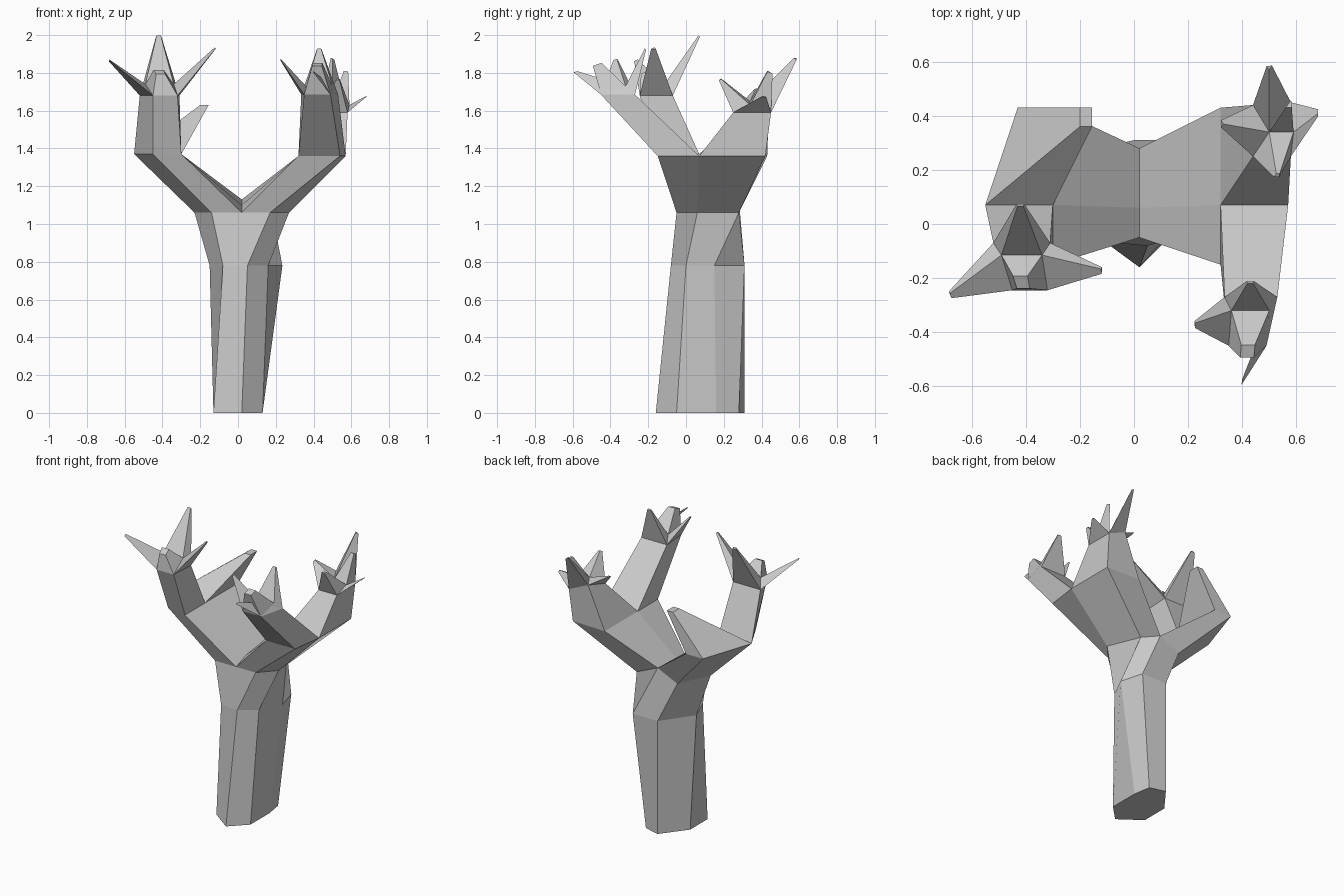
import bpy, bmesh
from mathutils import Vector

if "Cube" in bpy.data.objects:
    bpy.data.objects.remove(bpy.data.objects["Cube"])

bm = bmesh.new()


def pts(z, *xy):
    return [Vector((x, y, z)) for x, y in xy]


def skin(a, b):
    # side faces between two rings of equal length
    va, vb = [bm.verts.new(p) for p in a], [bm.verts.new(p) for p in b]
    n = len(a)
    for i in range(n):
        j = (i + 1) % n
        bm.faces.new((va[i], va[j], vb[j], vb[i]))


def cap(ring):
    bm.faces.new([bm.verts.new(p) for p in ring])


def spike(base, tip, s=0.14):
    # pointed twig growing out of a base polygon
    c = sum(base, Vector()) / len(base)
    t = Vector(tip) - Vector((0, 0, 0.005))
    top = [t + (p - c) * s for p in base]
    skin(base, top)
    cap(top)


def crown(ring, P, Q, back, left, right, front):
    # four twigs sharing the end of a branch
    fl, fr, br, bl = ring
    P, Q = Vector(P), Vector(Q)
    spike([bl, br, Q, P], back)
    spike([bl, P, fl], left)
    spike([br, Q, fr], right)
    spike([P, Q, fr, fl], front, 0.36)


# Trunk
r0 = pts(0, (-.13, -.05), (.02, -.16), (.13, -.05), (.13, .16), (.11, .28), (0, .31), (-.13, .14))
r1 = pts(.78, (-.08, -.07), (.05, -.08), (.16, 0), (.235, .15), (.19, .31), (0, .31), (-.15, .1))
r2 = pts(1.06, (-.14, -.05), (.17, -.05), (.27, .06), (.18, .28), (.02, .28), (-.13, .28), (-.23, .06))
r2[4].z = 1.13
cap(r0)
skin(r0, r1)
skin(r1, r2)

# Two main limbs meeting at a saddle
front, mid, back = Vector((.02, -.05, 1.06)), Vector((.02, .06, 1.1)), r2[4]
R = pts(1.36, (.32, -.15), (.54, -.15), (.57, .07), (.57, .42), (.32, .43), (.32, .07))
L = pts(1.37, (-.30, -.15), (-.45, -.12), (-.55, .07), (-.43, .43), (-.30, .43), (-.30, .07))
skin([front, r2[1], r2[2], r2[3], back, mid], R)
skin([front, r2[0], r2[6], r2[5], back, mid], L)

# Broken stump, left rear
stump = pts(1.63, (-.20, .36), (-.20, .43), (-.155, .43), (-.155, .36))
skin([L[2], L[3], L[4], L[5]], stump)
cap(stump)

# Left front branch
a = pts(1.68, (-.45, -.245), (-.32, -.245), (-.31, -.07), (-.52, -.07))
skin([L[1], L[0], L[5], L[2]], a)
crown(a, (-.49, -.115, 1.74), (-.34, -.115, 1.74), (-.42, .07, 2.0),
      (-.68, -.26, 1.87), (-.12, -.17, 1.935), (-.415, -.215, 1.81))

# Right front branch
b = pts(1.685, (.35, -.45), (.49, -.45), (.53, -.27), (.335, -.27))
skin([R[0], R[1], R[2], R[5]], b)
crown(b, (.36, -.32, 1.73), (.50, -.32, 1.73), (.43, -.215, 1.93),
      (.225, -.37, 1.875), (.40, -.58, 1.81), (.42, -.47, 1.85))

# Right rear branch with five twigs
c = pts(1.59, (.44, .25), (.58, .25), (.58, .45), (.44, .44))
c[3].z = 1.65
skin([R[5], R[2], R[3], R[4]], c)
fl, fr, br, bl = c
P, Q = Vector((.50, .34, 1.65)), Vector((.59, .34, 1.63))
spike([fl, fr, Q, P], (.53, .18, 1.77))
spike([fl, P, bl], (.325, .37, 1.72))
spike([fr, Q, br], (.68, .41, 1.68))
spike([P, Q, br], (.575, .44, 1.81), 0.25)
spike([P, br, bl], (.50, .58, 1.88))

# Weld the parts into one skin
bmesh.ops.remove_doubles(bm, verts=bm.verts, dist=0.0015)
bmesh.ops.recalc_face_normals(bm, faces=bm.faces)
me = bpy.data.meshes.new("bare_tree")
bm.to_mesh(me)
bm.free()
bpy.context.collection.objects.link(bpy.data.objects.new("bare_tree", me))
